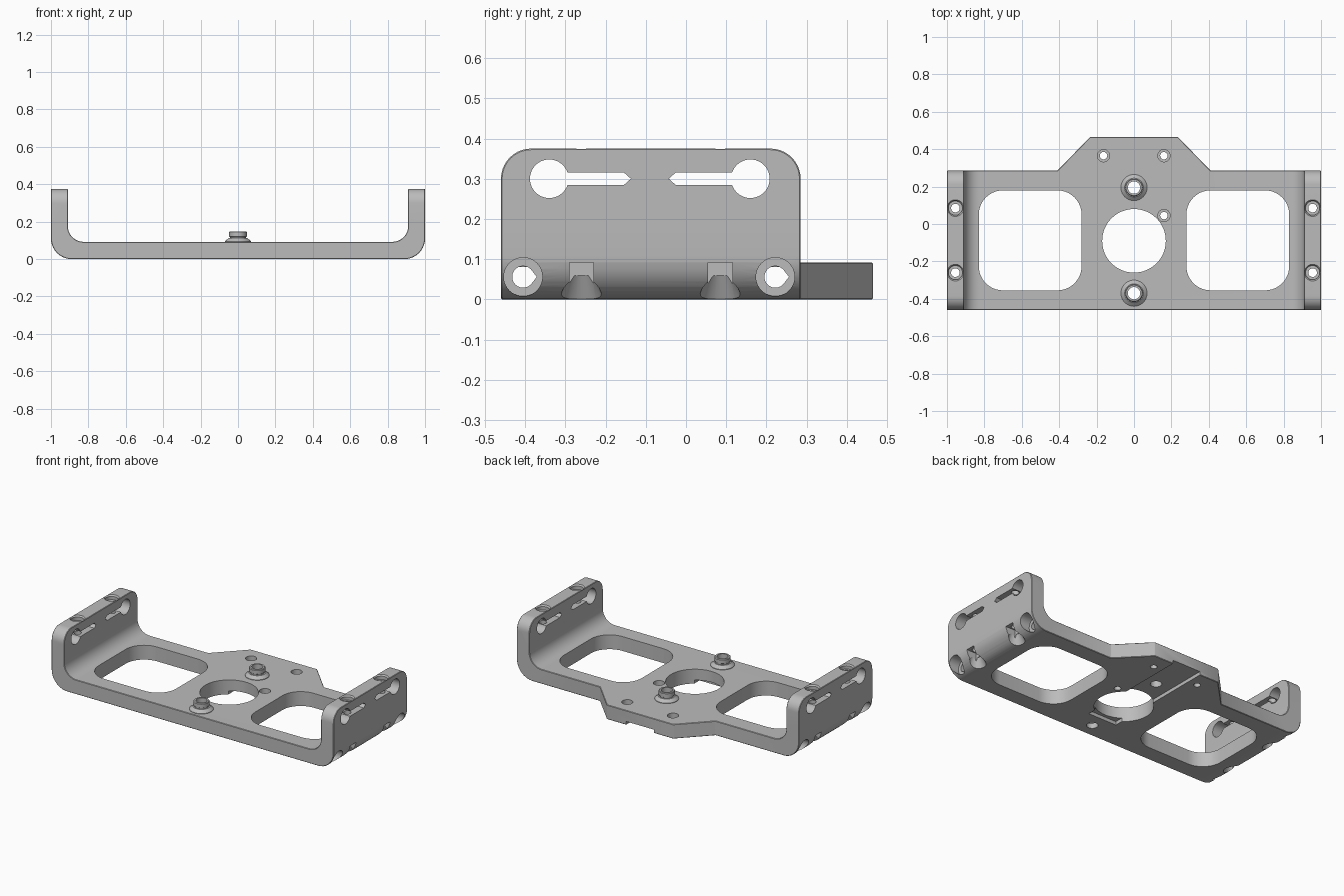
import bpy, bmesh, math
from mathutils import Vector

cube = bpy.data.objects.get("Cube")
if cube:
    bpy.data.objects.remove(cube, do_unlink=True)

grey = bpy.data.materials.new("machined grey")
grey.use_nodes = True
colour = (0.5, 0.5, 0.5, 1)
grey.diffuse_color = colour
grey.node_tree.nodes["Principled BSDF"].inputs["Base Color"].default_value = colour


def to_object(name, bm):
    bmesh.ops.recalc_face_normals(bm, faces=bm.faces)
    mesh = bpy.data.meshes.new(name)
    bm.to_mesh(mesh)
    bm.free()
    mesh.materials.append(grey)
    obj = bpy.data.objects.new(name, mesh)
    bpy.context.collection.objects.link(obj)
    return obj


def prism(name, points, axis, low, high):
    """Extrude a 2D outline along an axis; the outline uses the other two axes in order."""
    place = {"x": lambda p: (low, p[0], p[1]),
             "y": lambda p: (p[0], low, p[1]),
             "z": lambda p: (p[0], p[1], low)}[axis]
    bm = bmesh.new()
    face = bm.faces.new([bm.verts.new(place(p)) for p in points])
    grown = bmesh.ops.extrude_face_region(bm, geom=[face])
    move = Vector([high - low if a == axis else 0 for a in "xyz"])
    bmesh.ops.translate(bm, vec=move, verts=[g for g in grown["geom"] if isinstance(g, bmesh.types.BMVert)])
    return to_object(name, bm)


def lathe(name, profile, x, y, closed=False, steps=40):
    """Revolve (radius, z) points about a vertical axis."""
    bm = bmesh.new()
    rings = [[bm.verts.new((x + r * math.cos(math.tau * i / steps),
                            y + r * math.sin(math.tau * i / steps), z))
              for i in range(steps)] for r, z in profile]
    pairs = list(zip(rings, rings[1:] + rings[:1]))
    for a, b in pairs if closed else pairs[:-1]:
        for i in range(steps):
            j = (i + 1) % steps
            bm.faces.new((a[i], a[j], b[j], b[i]))
    if not closed:
        bm.faces.new(rings[0])
        bm.faces.new(rings[-1])
    return to_object(name, bm)


def arc(cx, cy, r, start, end, steps=10):
    return [(cx + r * math.cos(math.radians(start + (end - start) * i / steps)),
             cy + r * math.sin(math.radians(start + (end - start) * i / steps)))
            for i in range(steps + 1)]


def circle(cx, cy, r, steps=40):
    return arc(cx, cy, r, 0, 360, steps)[:-1]


def rounded(x0, x1, y0, y1, r):
    return (arc(x1 - r, y1 - r, r, 0, 90) + arc(x0 + r, y1 - r, r, 90, 180)
            + arc(x0 + r, y0 + r, r, 180, 270) + arc(x1 - r, y0 + r, r, 270, 360))


def box(x0, x1, y0, y1):
    return [(x0, y0), (x1, y0), (x1, y1), (x0, y1)]


def apply(obj, kind, **settings):
    mod = obj.modifiers.new(kind, kind)
    for key, value in settings.items():
        setattr(mod, key, value)
    bpy.context.view_layer.objects.active = obj
    bpy.ops.object.modifier_apply(modifier=mod.name)


def combine(obj, other, operation="DIFFERENCE"):
    apply(obj, "BOOLEAN", object=other, operation=operation, solver="EXACT")
    bpy.data.objects.remove(other, do_unlink=True)


FRONT, BACK, TAB_BACK = -0.46, 0.285, 0.465
PLATE, WALL, TOP = 0.092, 0.91, 0.375

# U-shaped bracket profile, right half then mirrored
half = (arc(0.89, 0.11, 0.11, -90, 0) + [(1, TOP), (WALL, TOP)]
        + arc(WALL - 0.085, PLATE + 0.085, 0.085, 0, -90))
outline = half + [(-x, z) for x, z in reversed(half)]
bracket = prism("bracket_body", outline, "y", FRONT, BACK)

# Round the upper corners of both side walls
side = ([(FRONT - 0.02, -0.1), (BACK + 0.02, -0.1), (BACK + 0.02, 0.2), (BACK, 0.2)]
        + arc(BACK - 0.075, TOP - 0.075, 0.075, 0, 90)
        + arc(FRONT + 0.075, TOP - 0.075, 0.075, 90, 180)
        + [(FRONT, 0.2), (FRONT - 0.02, 0.2)])
combine(bracket, prism("corner_rounder", side, "x", -1.2, 1.2), "INTERSECT")

# Tapered rear tab
tab = [(-0.45, 0.2), (0.45, 0.2), (0.41, BACK), (0.235, TAB_BACK), (-0.235, TAB_BACK), (-0.41, BACK)]
tab[0:2] = [(-0.41, 0.2), (0.41, 0.2)]
combine(bracket, prism("rear_tab", tab, "z", 0, PLATE), "UNION")
apply(bracket, "BEVEL", width=0.007, segments=1, limit_method="ANGLE", angle_limit=math.radians(35))

# Plate openings
combine(bracket, prism("centre_hole", circle(0, -0.09, 0.17, 64), "z", -0.1, 0.2))
for x0, x1 in ((0.28, 0.83), (-0.83, -0.28)):
    combine(bracket, prism("window", rounded(x0, x1, -0.355, 0.18, 0.13), "z", -0.1, 0.13))

# Underside channel, open at the back
combine(bracket, prism("channel", box(-0.1, 0.1, -0.28, 0.6), "z", -0.1, 0.022))

# Small stepped holes in the plate
for x, y in ((-0.163, 0.365), (0.16, 0.365), (0.16, 0.045)):
    combine(bracket, lathe("small_hole", [(0.02, -0.1), (0.02, 0.06), (0.033, 0.06), (0.033, 0.2)], x, y, steps=24))

# Keyhole slots with pointed tips, through both walls
for y, tip in ((-0.34, -0.137), (0.16, -0.043)):
    s = 1 if tip > y else -1
    slot = [(y, 0.284), (tip - s * 0.018, 0.284), (tip, 0.3), (tip - s * 0.018, 0.316), (y, 0.316)]
    for low, high in ((-1.1, -0.87), (0.87, 1.1)):
        combine(bracket, prism("keyhole_round", circle(y, 0.3, 0.048), "x", low, high))
        combine(bracket, prism("keyhole_slot", slot, "x", low, high))

# Long teardrop bores through the rails, with round seats at both ends
for y in (-0.405, 0.222):
    drop = arc(y, 0.056, 0.027, 45, 315, 18) + [(y + 0.034, 0.056)]
    combine(bracket, prism("rail_bore", drop, "x", -1.1, 1.1))
    for low, high in ((-1.1, -0.925), (0.925, 1.1)):
        combine(bracket, prism("bore_seat", circle(y, 0.056, 0.048), "x", low, high))

# Vertical wall bores: countersunk on top, flared pocket at the lower corner
for x in (-0.955, 0.955):
    for y in (-0.26, 0.085):
        shape = [(0.062, -0.01), (0.03, 0.06), (0.023, 0.06), (0.023, 0.345),
                 (0.038, 0.345), (0.038, 0.366), (0.052, 0.385)]
        combine(bracket, lathe("wall_bore", shape, x, y, steps=28))
        low, high = sorted((math.copysign(0.93, x), math.copysign(1.1, x)))
        combine(bracket, prism("corner_pocket", box(low, high, y - 0.03, y + 0.03), "z", -0.1, 0.092))

# Two hollow bosses on the plate
parts = [bracket]
for name, y in (("rear_boss", 0.195), ("front_boss", -0.37)):
    combine(bracket, prism("boss_bore", circle(0, y, 0.033), "z", -0.1, 0.2))
    parts.append(lathe(name, [(0.033, 0.08), (0.07, 0.08), (0.07, 0.095), (0.05, 0.112), (0.042, 0.112),
                              (0.042, 0.118), (0.047, 0.121), (0.047, 0.144), (0.043, 0.148), (0.033, 0.148)],
                       0, y, closed=True))

# Smooth the curved faces, keeping edges crisp
bpy.ops.object.select_all(action="DESELECT")
for part in parts:
    part.select_set(True)
bpy.context.view_layer.objects.active = bracket
bpy.ops.object.shade_smooth_by_angle(angle=math.radians(25))
